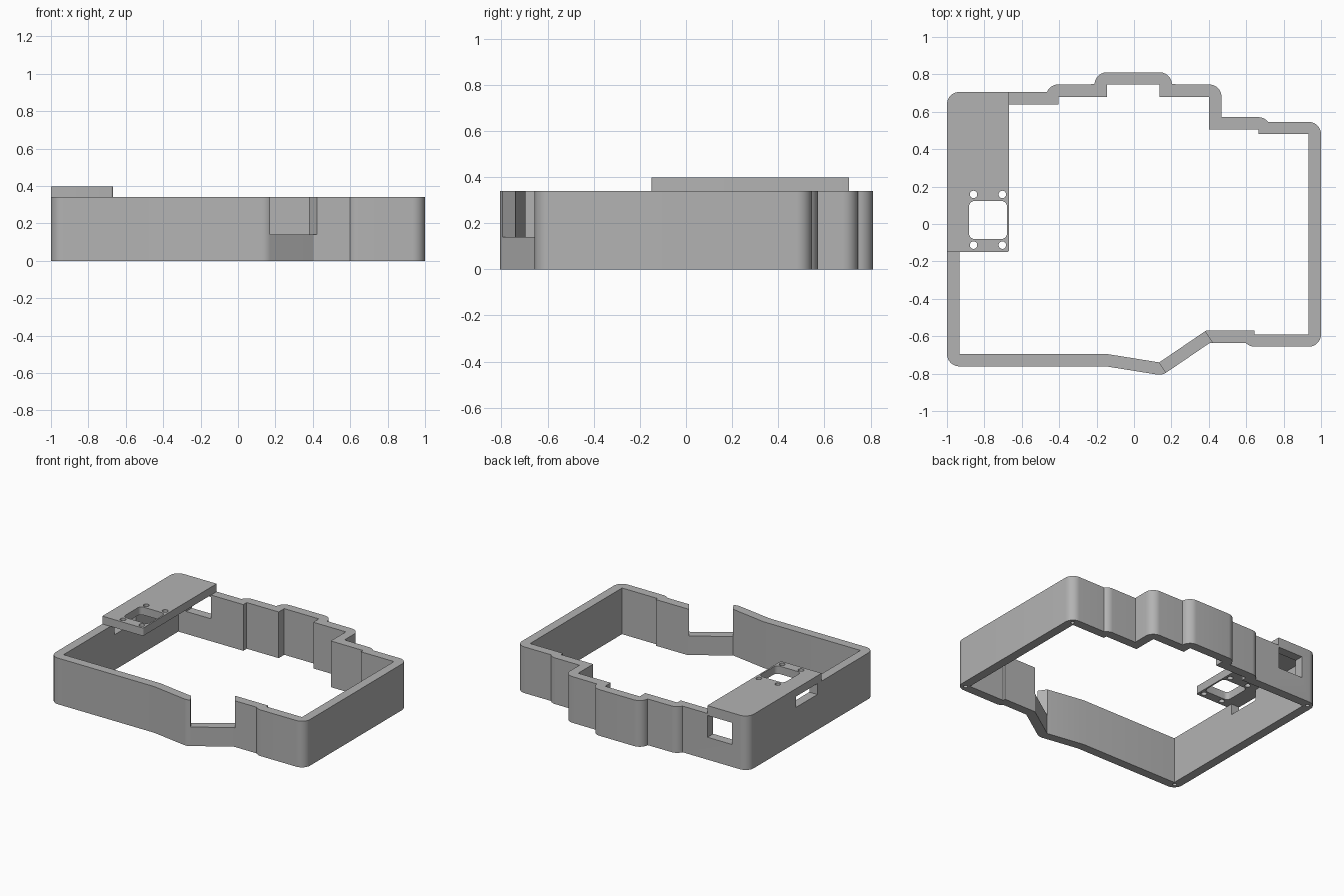
import bpy, bmesh
from math import radians, sin, cos
from mathutils import Matrix

if "Cube" in bpy.data.objects:
    bpy.data.objects.remove(bpy.data.objects["Cube"])

WALL, TOP, LID = 0.066, 0.34, 0.398

grey = bpy.data.materials.new("plain_grey")
grey.use_nodes = True
grey.diffuse_color = (0.45, 0.45, 0.45, 1)
grey.node_tree.nodes["Principled BSDF"].inputs["Base Color"].default_value = grey.diffuse_color


def outline(items, r=WALL, steps=10):
    """Plain (x, y) corners and (x, y, start, end) arcs become one loop."""
    loop = []
    for it in items:
        if len(it) == 2:
            loop.append(it)
            continue
        x, y, a, b = it
        for i in range(steps + 1):
            t = radians(a + (b - a) * i / steps)
            loop.append((x + r * cos(t), y + r * sin(t)))
    return loop


def prism(name, loop, z0, z1):
    bm = bmesh.new()
    face = bm.faces.new([bm.verts.new((x, y, z0)) for x, y in loop])
    top = bmesh.ops.extrude_face_region(bm, geom=[face])["geom"]
    bmesh.ops.translate(bm, vec=(0, 0, z1 - z0),
                        verts=[g for g in top if isinstance(g, bmesh.types.BMVert)])
    bmesh.ops.recalc_face_normals(bm, faces=bm.faces)
    mesh = bpy.data.meshes.new(name)
    bm.to_mesh(mesh)
    bm.free()
    mesh.materials.append(grey)
    ob = bpy.data.objects.new(name, mesh)
    bpy.context.collection.objects.link(ob)
    return ob


def rect(x0, x1, y0, y1):
    return [(x0, y0), (x1, y0), (x1, y1), (x0, y1)]


def round_rect(x0, x1, y0, y1, r):
    return outline([(x1 - r, y1 - r, 90, 0), (x1 - r, y0 + r, 0, -90),
                    (x0 + r, y0 + r, -90, -180), (x0 + r, y1 - r, 180, 90)], r, 6)


def circle(x, y, r):
    return outline([(x, y, 0, 345)], r, 23)


def cut(ob, cutters):
    bpy.context.view_layer.objects.active = ob
    for c in cutters:
        c.hide_render = True
        mod = ob.modifiers.new("cut", 'BOOLEAN')
        mod.operation, mod.solver, mod.object = 'DIFFERENCE', 'EXACT', c
        bpy.ops.object.modifier_apply(modifier=mod.name)
        bpy.data.objects.remove(c)


def smooth(ob):
    bpy.ops.object.select_all(action='DESELECT')
    ob.select_set(True)
    bpy.context.view_layer.objects.active = ob
    bpy.ops.object.shade_smooth_by_angle(angle=radians(25))


# Stepped frame: rounded outside, sharp-cornered inside
outer = outline([
    (-.934, .64, 180, 90), (-.405, .68, 157, 90), (-.145, .745, 178, 90),
    (.137, .745, 90, 2), (.402, .68, 90, 0), (.468, .571),
    (.665, .505, 90, 38), (.934, .48, 90, 0), (.934, -.59, 0, -90),
    (.645, -.59, -90, -136), (.405, -.636), (.135, -.74, -56, -99),
    (-.15, -.761), (-.934, -.695, -90, -180)])
inner = [
    (-.934, .64), (-.405, .64), (-.405, .68), (-.145, .68), (-.145, .745),
    (.137, .745), (.137, .68), (.402, .68), (.402, .505), (.665, .505),
    (.665, .48), (.934, .48), (.934, -.59), (.645, -.59), (.645, -.57),
    (.385, -.57), (.135, -.74), (-.145, -.695), (-.934, -.695)]
frame = prism("frame_wall", outer, 0, TOP)

# Slanted front notch, side and back windows
notch = prism("notch_cutter", rect(-.148, .148, -.1, .1), .14, .5)
notch.data.transform(Matrix.Translation((.275, -.684, 0)) @ Matrix.Rotation(radians(34), 4, 'Z'))
cutters = [
    prism("inner_cutter", inner, -.1, .5),
    notch,
    prism("side_window_cutter", rect(-1.1, -.9, -.10, .15), .26, .5),
    prism("back_window_cutter", rect(-.87, -.67, .6, .8), .165, .325)]

# Screw holes under the four corners
for x, y in [(-.955, .661), (.955, .501), (.955, -.611), (-.955, -.716)]:
    cutters.append(prism("screw_cutter", circle(x, y, .014), -.1, .12))
cut(frame, cutters)
smooth(frame)

# Raised mounting plate with square opening and four screw holes
plate = prism("mounting_plate", outline([(-.934, .64, 180, 90)]) + [(-.668, .706)]
              + outline([(-.68, -.138, 0, -90)], .012, 4) + [(-1, -.15)], TOP, LID)
holes = [prism("opening_cutter", round_rect(-.882, -.679, -.08, .123, .03), .2, .5)]
for x in (-.858, -.704):
    for y in (-.113, .158):
        holes.append(prism("hole_cutter", circle(x, y, .02), .2, .5))
cut(plate, holes)
smooth(plate)
